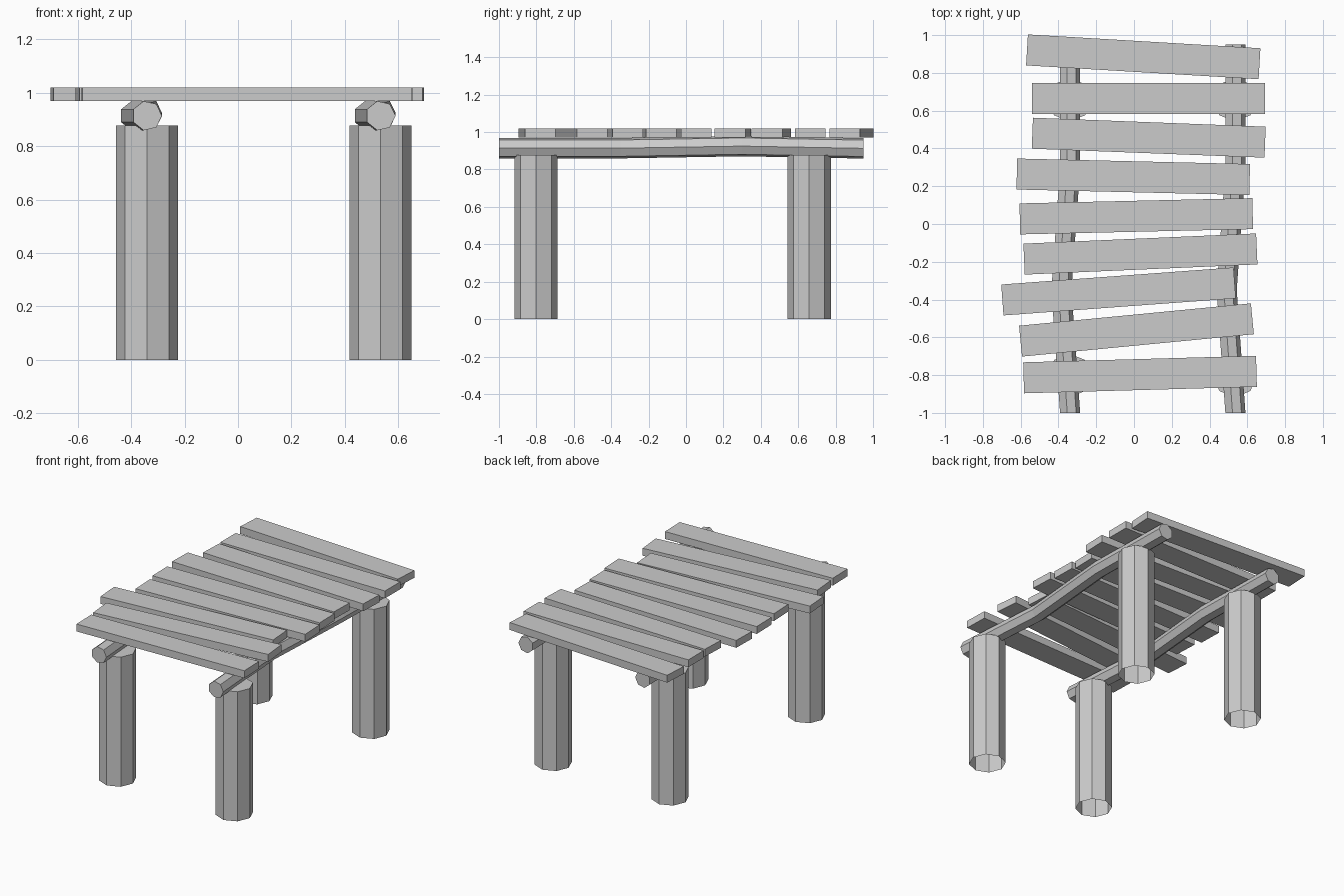
import bpy, bmesh
from math import cos, sin, tau, radians
from mathutils import Matrix, Vector

if "Cube" in bpy.data.objects:
    bpy.data.objects.remove(bpy.data.objects["Cube"])


def add_object(name, bm):
    bmesh.ops.recalc_face_normals(bm, faces=bm.faces)
    me = bpy.data.meshes.new(name)
    bm.to_mesh(me)
    bm.free()
    ob = bpy.data.objects.new(name, me)
    bpy.context.collection.objects.link(ob)
    return ob


def ring(bm, centre, axis_u, axis_v, r, sides):
    return [bm.verts.new(Vector(centre) + r * (cos(tau * i / sides) * axis_u
            + sin(tau * i / sides) * axis_v)) for i in range(sides)]


def bridge(bm, a, b):
    n = len(a)
    for i in range(n):
        bm.faces.new((a[i], a[(i + 1) % n], b[(i + 1) % n], b[i]))


X, Y, Z = Vector((1, 0, 0)), Vector((0, 1, 0)), Vector((0, 0, 1))


# Octagonal post, capped on top and open underneath
def post(name, x, y):
    bm = bmesh.new()
    low = ring(bm, (x, y, 0), X, Y, 0.116, 8)
    high = ring(bm, (x, y, 0.877), X, Y, 0.116, 8)
    bridge(bm, low, high)
    bm.faces.new(high)
    ob = add_object(name, bm)
    # keep the open shell facing outwards
    if ob.data.polygons[-1].normal.z < 0:
        ob.data.flip_normals()


# Seven-sided, slightly crooked beam
def beam(name, x):
    path = [(0, -1.0, 0.914), (-0.046, -0.35, 0.914),
            (0, 0.30, 0.925), (0, 0.95, 0.913)]
    bm = bmesh.new()
    rings = [ring(bm, (x + dx, y, z), X, Z, 0.056, 7) for dx, y, z in path]
    for a, b in zip(rings, rings[1:]):
        bridge(bm, a, b)
    bm.faces.new(rings[0])
    bm.faces.new(rings[-1])
    add_object(name, bm)


for side, x in (("left", -0.341), ("right", 0.534)):
    post("front_" + side + "_post", x, -0.802)
    post("back_" + side + "_post", x, 0.658)
    beam(side + "_beam", x)

# Deck planks: centre x, centre y, turn in degrees
planks = [(0.049, 0.885, -3.4), (0.077, 0.664, 0), (0.078, 0.457, -2.2),
          (-0.004, 0.250, -1.35), (0.012, 0.041, 1.3), (0.034, -0.159, 2.5),
          (-0.082, -0.357, 4.2), (0.013, -0.561, 5.5), (0.032, -0.797, 1.6)]
for i, (x, y, turn) in enumerate(planks):
    bm = bmesh.new()
    bmesh.ops.create_cube(bm, size=1, matrix=Matrix.Translation((x, y, 0.995))
                          @ Matrix.Rotation(radians(turn), 4, 'Z')
                          @ Matrix.Diagonal((1.233, 0.164, 0.05, 1)))
    add_object(f"deck_plank_{i + 1}", bm)
